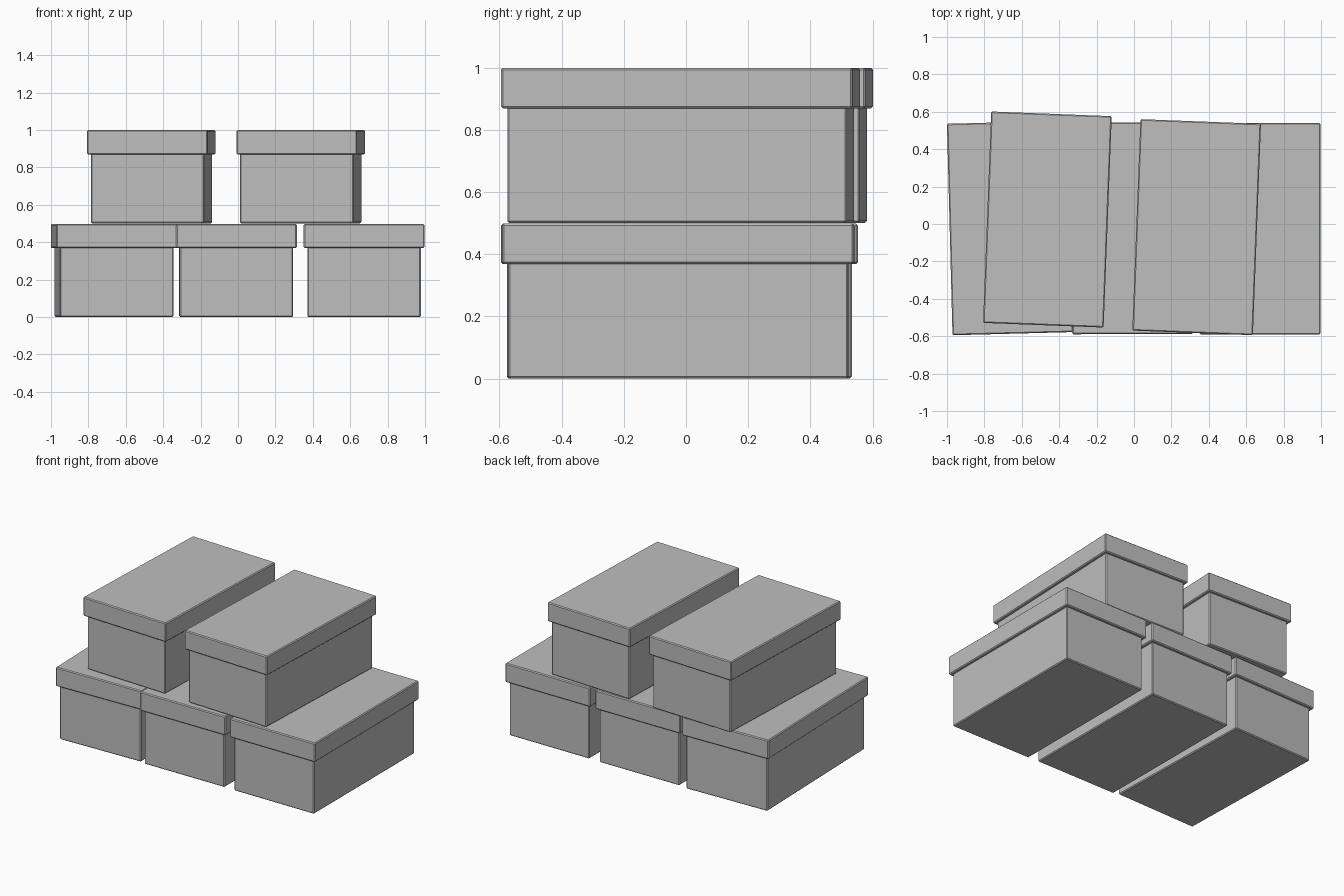
import bpy
from math import radians

cube = bpy.data.objects.get("Cube")
if cube:
    bpy.data.objects.remove(cube, do_unlink=True)

# Plain grey cardboard
GREY = (0.52, 0.52, 0.52, 1)
card = bpy.data.materials.new("grey card")
card.use_nodes = True
card.diffuse_color = GREY
card.node_tree.nodes["Principled BSDF"].inputs["Base Color"].default_value = GREY

LID_W, LID_L = 0.645, 1.131
OVERHANG = 0.019
SEAM, HEIGHT = 0.368, 0.498


def block(name, size, centre, angle):
    """Box with lightly chamfered edges, turned about z."""
    bpy.ops.mesh.primitive_cube_add(size=1, location=centre)
    ob = bpy.context.object
    ob.name = name
    ob.scale = size
    bpy.ops.object.transform_apply(location=False, rotation=False, scale=True)
    ob.rotation_euler.z = radians(angle)
    bevel = ob.modifiers.new("edge chamfer", 'BEVEL')
    bevel.width = 0.006
    bevel.segments = 1
    ob.data.materials.append(card)
    return ob


def lidded_box(name, x, y, base, angle):
    """Shoebox: a body and a wider lid sitting on it."""
    body_top = SEAM + 0.02
    block(name + "_body",
          (LID_W - 2 * OVERHANG, LID_L - 2 * OVERHANG, body_top),
          (x, y, base + body_top / 2), angle)
    block(name + "_lid",
          (LID_W, LID_L, HEIGHT - SEAM),
          (x, y, base + (SEAM + HEIGHT) / 2), angle)


# Bottom row of three, top row of two
lidded_box("lower_right_box", -0.663, -0.021, 0, 1.5)
lidded_box("lower_middle_box", -0.010, -0.023, 0, 0.2)
lidded_box("lower_left_box", 0.674, -0.025, 0, 0)
lidded_box("upper_right_box", -0.463, 0.024, 0.501, -2.2)
lidded_box("upper_left_box", 0.335, -0.017, 0.501, -2.2)
